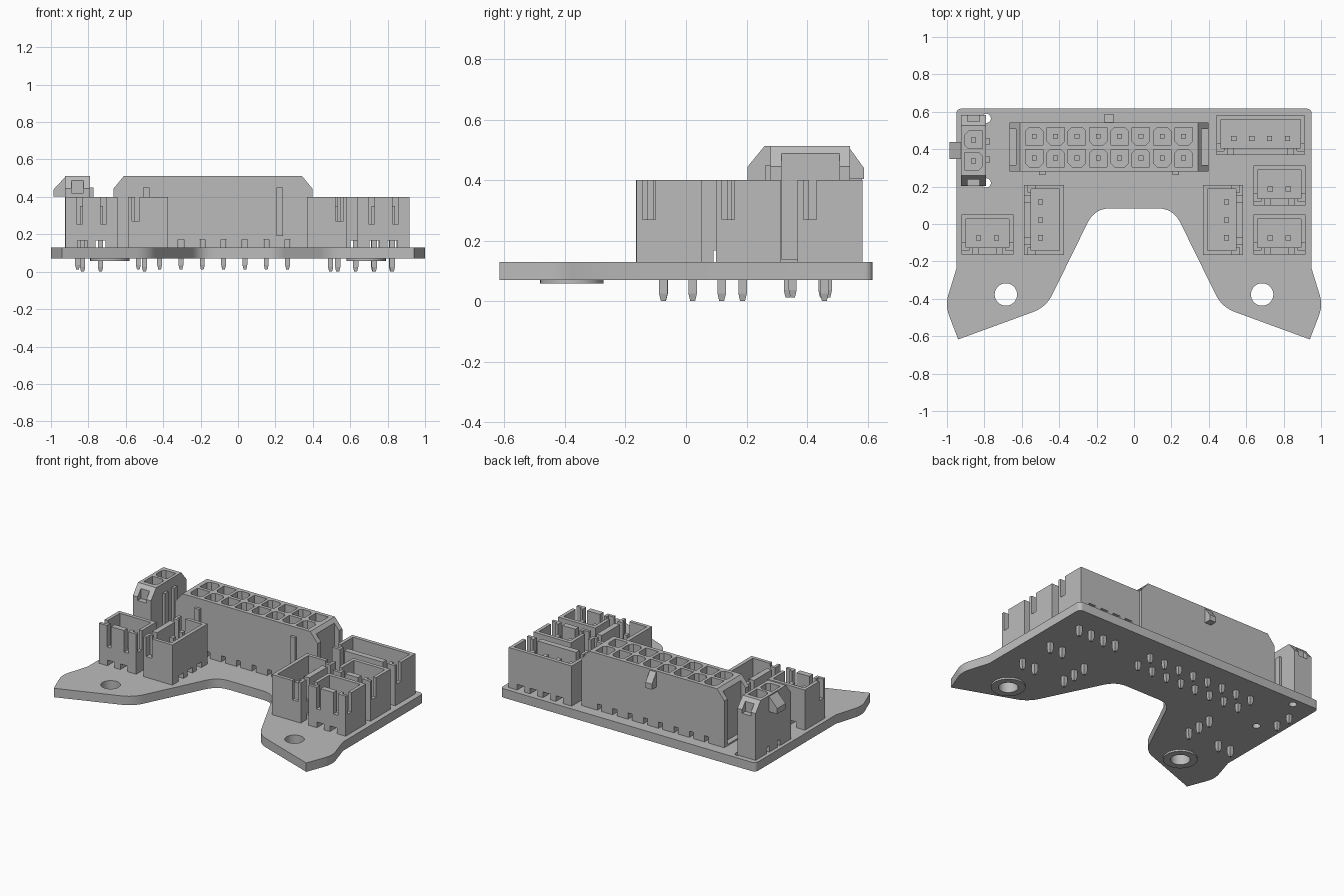
import bpy, bmesh
from math import pi
from mathutils import Matrix, Vector

if "Cube" in bpy.data.objects:
    bpy.data.objects.remove(bpy.data.objects["Cube"])

grey = bpy.data.materials.new("plain_grey")
grey.use_nodes = True
grey.diffuse_color = (0.5, 0.5, 0.5, 1)
grey.node_tree.nodes["Principled BSDF"].inputs["Base Color"].default_value = grey.diffuse_color

Z0, Z1 = 0.07, 0.13          # board underside and top
XH_TOP, MF_TOP = 0.40, 0.512  # tops of the two connector families


def prism(bm, pts, axis, lo, hi):
    """Extrude a closed 2D outline along an axis."""
    place = {"x": lambda u, v, a: (a, u, v),
             "y": lambda u, v, a: (u, a, v),
             "z": lambda u, v, a: (u, v, a)}[axis]
    rings = [[bm.verts.new(place(u, v, a)) for u, v in pts] for a in (lo, hi)]
    faces = [bm.faces.new(rings[0]), bm.faces.new(rings[1][::-1])]
    n = len(pts)
    for i in range(n):
        j = (i + 1) % n
        faces.append(bm.faces.new((rings[0][i], rings[1][i], rings[1][j], rings[0][j])))
    bmesh.ops.recalc_face_normals(bm, faces=faces)


def box(bm, x0, x1, y0, y1, z0, z1):
    prism(bm, [(x0, y0), (x1, y0), (x1, y1), (x0, y1)], "z", z0, z1)


def cylinder(bm, x, y, r, z0, z1, sides=32):
    bmesh.ops.create_cone(bm, cap_ends=True, segments=sides, radius1=r, radius2=r,
                          depth=z1 - z0, matrix=Matrix.Translation((x, y, (z0 + z1) / 2)))


def pin(bm, x, y, top, bottom, h=0.014):
    """Square pin with a tapered tip."""
    box(bm, x - h, x + h, y - h, y + h, bottom + 0.025, top)
    bmesh.ops.create_cone(bm, cap_ends=True, segments=4, radius1=h * 0.8, radius2=h * 1.414,
                          depth=0.025, matrix=Matrix.Translation((x, y, bottom + 0.0125))
                          @ Matrix.Rotation(pi / 4, 4, "Z"))


def finish(name, bm, matrix=Matrix.Identity(4)):
    bmesh.ops.transform(bm, matrix=matrix, verts=bm.verts)
    mesh = bpy.data.meshes.new(name)
    bm.to_mesh(mesh)
    bm.free()
    mesh.materials.append(grey)
    obj = bpy.data.objects.new(name, mesh)
    bpy.context.collection.objects.link(obj)
    return obj


def cut(obj, cutter):
    mod = obj.modifiers.new("cut", "BOOLEAN")
    mod.operation, mod.solver, mod.object = "DIFFERENCE", "EXACT", cutter
    bpy.ops.object.select_all(action="DESELECT")
    bpy.context.view_layer.objects.active = obj
    obj.select_set(True)
    bpy.ops.object.modifier_apply(modifier=mod.name)
    bpy.data.objects.remove(cutter)


def rounded(corners, steps=6):
    """Replace each corner (x, y, reach) by a smooth bend."""
    out = []
    for i, (x, y, reach) in enumerate(corners):
        p = Vector((x, y))
        if not reach:
            out.append(p)
            continue
        a, b = (Vector(corners[k % len(corners)][:2]) for k in (i - 1, i + 1))
        a = p + (a - p).normalized() * reach
        b = p + (b - p).normalized() * reach
        for s in range(steps + 1):
            t = s / steps
            out.append(a * (1 - t) ** 2 + p * 2 * t * (1 - t) + b * t * t)
    return out


# Board: half outline mirrored, with mounting and peg holes
half = [(0.95, 0.617, 0.03), (0.95, -0.24, 0), (1.01, -0.435, 0.06),
        (0.94, -0.617, 0), (0.47, -0.445, 0.075), (0.21, 0.084, 0.085)]
outline = half + [(-x, y, r) for x, y, r in reversed(half)]
bm = bmesh.new()
prism(bm, rounded(outline), "z", Z0, Z1)
board = finish("circuit_board", bm)
holes = bmesh.new()
for side in (-1, 1):
    cylinder(holes, side * 0.685, -0.377, 0.06, 0, 0.3)
for y in (0.565, 0.22):
    cylinder(holes, -0.79, y, 0.025, 0, 0.3, 20)
cut(board, finish("hole_cutter", holes))
bpy.ops.object.shade_smooth_by_angle()

# Raised rings under the mounting holes
for side, label in ((-1, "right"), (1, "left")):
    bm, hole = bmesh.new(), bmesh.new()
    cylinder(bm, side * 0.685, -0.377, 0.105, 0.058, Z0)
    cylinder(hole, side * 0.685, -0.377, 0.06, 0, 0.3)
    ring = finish(label + "_mounting_ring", bm)
    cut(ring, finish("ring_cutter", hole))
    bpy.ops.object.shade_smooth_by_angle()


def open_header(name, x, y, n, turn):
    """Open box header: one row of n pins, slotted wall facing local -y."""
    place = Matrix.Translation((x, y, 0)) @ Matrix.Rotation(turn, 4, "Z")
    pitch = 0.096
    span = pitch * (n - 1) / 2
    h, front, back = span + 0.091, -0.088, 0.127
    body, cavity, slots, pins = (bmesh.new() for _ in range(4))
    box(body, -h, h, front, back, Z1, XH_TOP)
    housing = finish(name + "_housing", body, place)
    box(cavity, -h + 0.023, h - 0.023, front + 0.038, back - 0.025, 0.18, 0.6)
    for s in (-1, 1):
        # keying slots in the front wall and in the two end walls
        c, e = s * (span + 0.016), s * h
        box(slots, c - 0.016, c + 0.016, front - 0.05, front + 0.06, 0.255, 0.65)
        box(slots, e - 0.04, e + 0.04, front + 0.02, front + 0.062, 0.27, 0.65)
    for i in range(n):
        # foot gaps and pins
        px = i * pitch - span
        box(cavity, px - 0.027, px + 0.027, front - 0.05, back + 0.05, 0.1, 0.168)
        pin(pins, px, 0, 0.35, 0.0)
    cut(housing, finish("cavity_cutter", cavity, place))
    cut(housing, finish("slot_cutter", slots, place))
    finish(name + "_pins", pins, place)


for name, x, y, n, turn in [
        ("front_right_header", -0.783, -0.075, 2, 0),
        ("inner_right_header", -0.5, 0.022, 3, -pi / 2),
        ("inner_left_header", 0.495, 0.022, 3, pi / 2),
        ("front_left_header", 0.777, -0.075, 2, 0),
        ("middle_left_header", 0.777, 0.187, 2, 0),
        ("back_left_header", 0.677, 0.457, 4, 0)]:
    open_header(name, x, y, n, turn)


def power_socket(name, x, y, cols, rows, turn, width, rib_x, notch_z, latch):
    """Tall socket with a grid of wells, latch ramp on local +y, ribs on -y."""
    place = Matrix.Translation((x, y, 0)) @ Matrix.Rotation(turn, 4, "Z")
    pitch, w = 0.114, width / 2
    h = cols * pitch / 2 + 0.075
    body, cutter, pins, extras = (bmesh.new() for _ in range(4))
    shoulder = MF_TOP - 0.067
    prism(body, [(-h, Z1), (h, Z1), (h, shoulder), (h - 0.055, MF_TOP),
                 (-h + 0.055, MF_TOP), (-h, shoulder)], "y", -w, w)
    housing = finish(name + "_housing", body, place)
    # recess between the corner posts at each end
    for s in (-1, 1):
        box(cutter, s * h - 0.035, s * h + 0.035, -w + 0.035, w - 0.035, notch_z, 0.6)
    for i in range(cols):
        px = (i - (cols - 1) / 2) * pitch
        # foot gaps
        box(cutter, px - 0.015, px + 0.015, -w - 0.05, w + 0.05, 0.1, 0.172)
        for r in range(rows):
            py = (r - (rows - 1) / 2) * 0.117
            c, k = 0.047, 0.02
            f = 1 if (i + r) % 2 else -1
            well = [(-c, -c * f), (c, -c * f), (c, (c - k) * f),
                    (c - k, c * f), (k - c, c * f), (-c, (c - k) * f)]
            prism(cutter, [(px + u, py + v) for u, v in well], "z", 0.2, 0.6)
            pin(pins, px, py, 0.42, 0.012, 0.013)
    cut(housing, finish("socket_cutter", cutter, place))
    finish(name + "_pins", pins, place)
    # latch ramp and polarising ribs
    half_latch, reach = latch
    prism(extras, [(w - 0.004, MF_TOP - 0.003), (w + reach, 0.44), (w + reach, 0.403),
                   (w - 0.004, 0.403)], "x", -half_latch, half_latch)
    for s in (-1, 1):
        box(extras, s * rib_x - 0.018, s * rib_x + 0.018, -w - 0.018, -w + 0.004, 0.19, 0.45)
    finish(name + "_latch_and_ribs", extras, place)


power_socket("main_socket", -0.134, 0.411, 8, 2, 0, 0.262, 0.357, 0.14, (0.024, 0.046))
power_socket("side_socket", -0.858, 0.393, 2, 1, pi / 2, 0.135, 0.048, 0.42, (0.045, 0.06))
